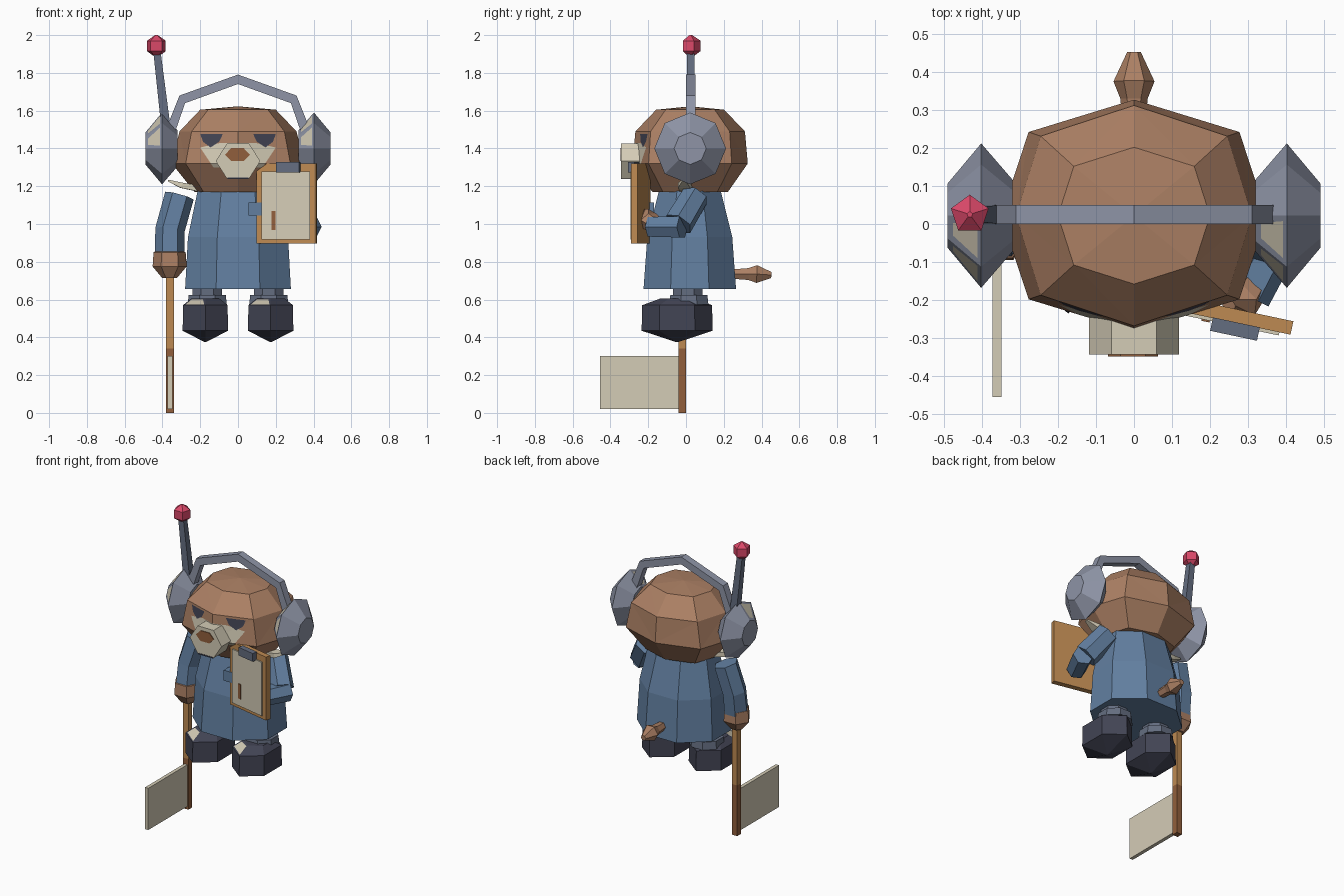
import bpy, bmesh, math
from mathutils import Vector, Matrix

if "Cube" in bpy.data.objects:
    bpy.data.objects.remove(bpy.data.objects["Cube"])


def lin(c):
    c /= 255
    return c / 12.92 if c <= 0.04045 else ((c + 0.055) / 1.055) ** 2.4


def colour(name, r, g, b):
    m = bpy.data.materials.new(name)
    m.diffuse_color = (lin(r), lin(g), lin(b), 1)
    m.use_nodes = True
    m.node_tree.nodes["Principled BSDF"].inputs["Base Color"].default_value = m.diffuse_color
    return m


FUR = colour("brown fur", 172, 128, 100)
COAT = colour("blue cloth", 98, 127, 160)
GREY = colour("light grey", 142, 148, 166)
SLATE = colour("slate", 100, 109, 128)
NAVY = colour("dark navy", 66, 68, 84)
CREAM = colour("cream", 212, 204, 182)
WOOD = colour("tan wood", 190, 138, 82)
DARK = colour("dark brown", 145, 95, 60)
RED = colour("red", 218, 72, 105)


def finish(bm, name, *mats):
    bmesh.ops.recalc_face_normals(bm, faces=bm.faces)
    me = bpy.data.meshes.new(name)
    bm.to_mesh(me)
    bm.free()
    for m in mats:
        me.materials.append(m)
    ob = bpy.data.objects.new(name, me)
    bpy.context.collection.objects.link(ob)
    return ob


def loft(rings):
    """Skin a stack of rings with equal point counts and cap both ends."""
    bm = bmesh.new()
    vs = [[bm.verts.new(p) for p in r] for r in rings]
    n = len(rings[0])
    for a, b in zip(vs, vs[1:]):
        for i in range(n):
            j = (i + 1) % n
            bm.faces.new((a[i], a[j], b[j], b[i]))
    bm.faces.new(vs[0][::-1])
    bm.faces.new(vs[-1])
    bmesh.ops.recalc_face_normals(bm, faces=bm.faces)
    return bm


def ring(cx, cy, z, rx, ry, n=8, phase=0.0):
    return [(cx + rx * math.cos(math.tau * (i + phase) / n),
             cy + ry * math.sin(math.tau * (i + phase) / n), z) for i in range(n)]


def tube(pts, radii, n=6, phase=0.0, squash=1.0):
    """Loft an n-sided section along a path."""
    pts = [Vector(p) for p in pts]
    rings = []
    for i, p in enumerate(pts):
        d = (pts[min(i + 1, len(pts) - 1)] - pts[max(i - 1, 0)]).normalized()
        ref = Vector((0, 1, 0)) if abs(d.z) > 0.7 else Vector((0, 0, 1))
        u = d.cross(ref).normalized()
        v = u.cross(d)
        angs = [math.tau * (k + phase) / n for k in range(n)]
        rings.append([p + radii[i] * (u * math.cos(a) + v * squash * math.sin(a)) for a in angs])
    return loft(rings)


def box(name, c, size, mat, rot=0.0, pivot=(0, 0, 0)):
    bm = bmesh.new()
    M = Matrix.Translation(pivot) @ Matrix.Rotation(rot, 4, 'Z') @ Matrix.Translation(c)
    bmesh.ops.create_cube(bm, size=1, matrix=M @ Matrix.Diagonal((*size, 1)))
    return finish(bm, name, mat)


def paint(bm, poly, index):
    """Cut a convex (x, z) polygon into the front surface and colour it."""
    edges = list(zip(poly, poly[1:] + poly[:1]))
    for (ax, az), (bx, bz) in edges:
        front = [f for f in bm.faces if f.calc_center_median().y < 0.1]
        geom = front + list({e for f in front for e in f.edges}) + list({v for f in front for v in f.verts})
        bmesh.ops.bisect_plane(bm, geom=geom, dist=1e-5, plane_co=(ax, 0, az),
                               plane_no=(bz - az, 0, ax - bx))
    for f in bm.faces:
        c = f.calc_center_median()
        side = [(bx - ax) * (c.z - az) - (bz - az) * (c.x - ax) for (ax, az), (bx, bz) in edges]
        if c.y < 0 and (min(side) > 0 or max(side) < 0):
            f.material_index = index


def patch(bm, rule, inset):
    """Inset the faces chosen by a rule and colour their centres."""
    fs = [f for f in bm.faces if rule(f.calc_center_median(), f.normal)]
    bmesh.ops.inset_individual(bm, faces=fs, thickness=inset)
    for f in fs:
        f.material_index = 1


# head: squarish octagonal rings, with face mask and eyes cut in
levels = [(1.17, .23, .2), (1.32, .35, .305), (1.49, .31, .29), (1.605, .2, .18)]
rings = []
for z, rx, ry in levels:
    r = ring(0, .022, z, rx, ry)
    for i in (1, 3, 5, 7):
        r[i] = (r[i][0] * 1.12, .022 + (r[i][1] - .022) * 1.02, z)
    rings.append(r)
head = loft(rings)
top = max(head.faces, key=lambda f: f.calc_center_median().z)
bmesh.ops.translate(head, vec=(0, 0, .018),
                    verts=bmesh.ops.poke(head, faces=[top])["verts"])
bmesh.ops.triangulate(head, faces=head.faces)
paint(head, [(-.2, 1.405), (-.13, 1.3), (.13, 1.3), (.2, 1.405), (.09, 1.43), (-.09, 1.43)], 1)
for s in (-1, 1):
    paint(head, [(s * .08, 1.477), (s * .2, 1.477), (s * .185, 1.435), (s * .145, 1.405), (s * .1, 1.435)], 2)
finish(head, "head", FUR, CREAM, NAVY)


# muzzle, nose and mouth: hexagonal prisms pointing forward
def hexagon(name, c, y0, y1, rx, rz, mat):
    r = [[(c[0] + rx * math.cos(k * math.tau / 6), y, c[1] + rz * math.sin(k * math.tau / 6))
          for k in range(6)] for y in (y0, y1)]
    finish(loft(r), name, mat)


hexagon("muzzle", (0, 1.333), -.2, -.343, .118, .107, CREAM)
hexagon("nose", (-.003, 1.367), -.33, -.348, .066, .04, DARK)
box("mouth", (0, -.31, 1.241), (.11, .07, .008), NAVY)

# coat
coat = [ring(0, .02, z, a / .924, b / .924, 8, .5) for z, a, b in
        [(.655, .28, .245), (.93, .265, .225), (1.17, .215, .165), (1.25, .17, .12)]]
finish(loft(coat), "coat", COAT)
box("coat_tab", (.09, -.2, 1.08), (.07, .06, .07), COAT)

# tail
finish(tube([(0, .2, .735), (0, .33, .735), (0, .375, .735), (0, .452, .73)],
            [.025, .036, .054, .018], 6, 0), "tail", FUR)

for s, side in ((-1, "left"), (1, "right")):
    # headphone cup
    cup = tube([(s * .32, .022, 1.4), (s * .402, .022, 1.4), (s * .49, .022, 1.4)],
               [.095, .19, .085], 8)
    patch(cup, lambda c, n: c.x < s * .4 and n.y < -.2 and n.z > .2, .025)
    finish(cup, side + "_headphone_cup", GREY, CREAM)
    # pale cheek tuft
    finish(tube([(s * .22, .0, 1.19), (s * .3, -.01, 1.205), (s * .37, -.01, 1.23)],
                [.05, .045, .015], 4, .5, .45), side + "_cheek_tuft", CREAM)
    # trouser leg with cuff
    leg = [ring(s * .163, .01, z, r, r, 8, .5) for z, r in [(.53, .085), (.72, .085)]]
    finish(loft(leg), side + "_trouser_leg", SLATE)
    cuff = [ring(s * .163, .015, z, r, r, 8, .5) for z, r in [(.575, .112), (.625, .106)]]
    finish(loft(cuff), side + "_trouser_cuff", SLATE)
    # boot with pointed sole
    boot = loft([ring(s * .173, -.047, z, a / .866, b, 6, .5) for z, a, b in
                 [(.375, .004, .006), (.435, .12, .188), (.57, .118, .185), (.605, .075, .09)]])
    patch(boot, lambda c, n: n.z > .35 and n.z < .99 and n.y < -.1 and n.x < 0, .014)
    finish(boot, side + "_boot", NAVY, CREAM)

# headband: angular arch profile
arch = [(-.355, 1.5), (-.295, 1.66), (0, 1.766), (.295, 1.66), (.355, 1.5)]
inner, outer = [], []
for i, (x, z) in enumerate(arch):
    a, b = Vector(arch[max(i - 1, 0)]), Vector(arch[min(i + 1, 4)])
    t = (b - a).normalized() * .025
    inner.append((x + t.y, z - t.x))
    outer.append((x - t.y, z + t.x))
finish(loft([[(p[0], 0, p[1]), (q[0], 0, q[1]), (q[0], .05, q[1]), (p[0], .05, p[1])]
             for p, q in zip(inner, outer)]), "headband", GREY)

# antenna and tip
finish(tube([(-.385, .025, 1.54), (-.43, .025, 1.92)], [.034, .027], 4, .5), "antenna", SLATE)
finish(loft([ring(-.432, .025, z, r, r, 5, .25) for z, r in
             [(1.892, .02), (1.915, .052), (1.97, .052), (2.0, .008)]]), "antenna_tip", RED)

# lowered arm and its hand
finish(tube([(-.31, .02, 1.15), (-.36, .0, .97), (-.362, -.02, .81)], [.078, .078, .08], 6),
       "lowered_arm", COAT)
finish(loft([ring(-.362, -.02, z, r, r * .95, 6, 0) for z, r in
             [(.715, .04), (.775, .09), (.85, .085), (.862, .06)]]), "lowered_hand", FUR)

# bent arm and its hand
finish(tube([(.25, .05, 1.15), (.35, -.04, 1.0)], [.075, .08], 6), "bent_upper_arm", COAT)
finish(tube([(.385, -.02, .985), (.30, -.19, .985)], [.065, .06], 6), "bent_forearm", COAT)
finish(tube([(.32, -.15, .985), (.28, -.2, 1.02), (.25, -.215, 1.07)], [.045, .055, .02], 6),
       "bent_hand", FUR)

# signal flag: pole painted darker below, thin cloth
pole = loft([ring(-.36, -.02, z, .0283, .0283, 4, .5) for z in (0, .34, .76)])
for f in pole.faces:
    f.material_index = int(f.calc_center_median().z < .34)
finish(pole, "flag_pole", WOOD, DARK)
box("flag", (-.36, -.2425, .16), (.024, .425, .28), CREAM)

# clipboard, turned slightly
P, R = (.258, -.24, 1.108), math.radians(-12)
box("clipboard", (0, 0, 0), (.322, .036, .425), WOOD, R, P)
box("paper", (0, -.022, -.01), (.262, .009, .36), CREAM, R, P)
box("paper_mark", (-.065, -.028, -.09), (.022, .006, .1), DARK, R, P)
box("clip", (.015, -.034, .192), (.126, .036, .055), SLATE, R, P)
